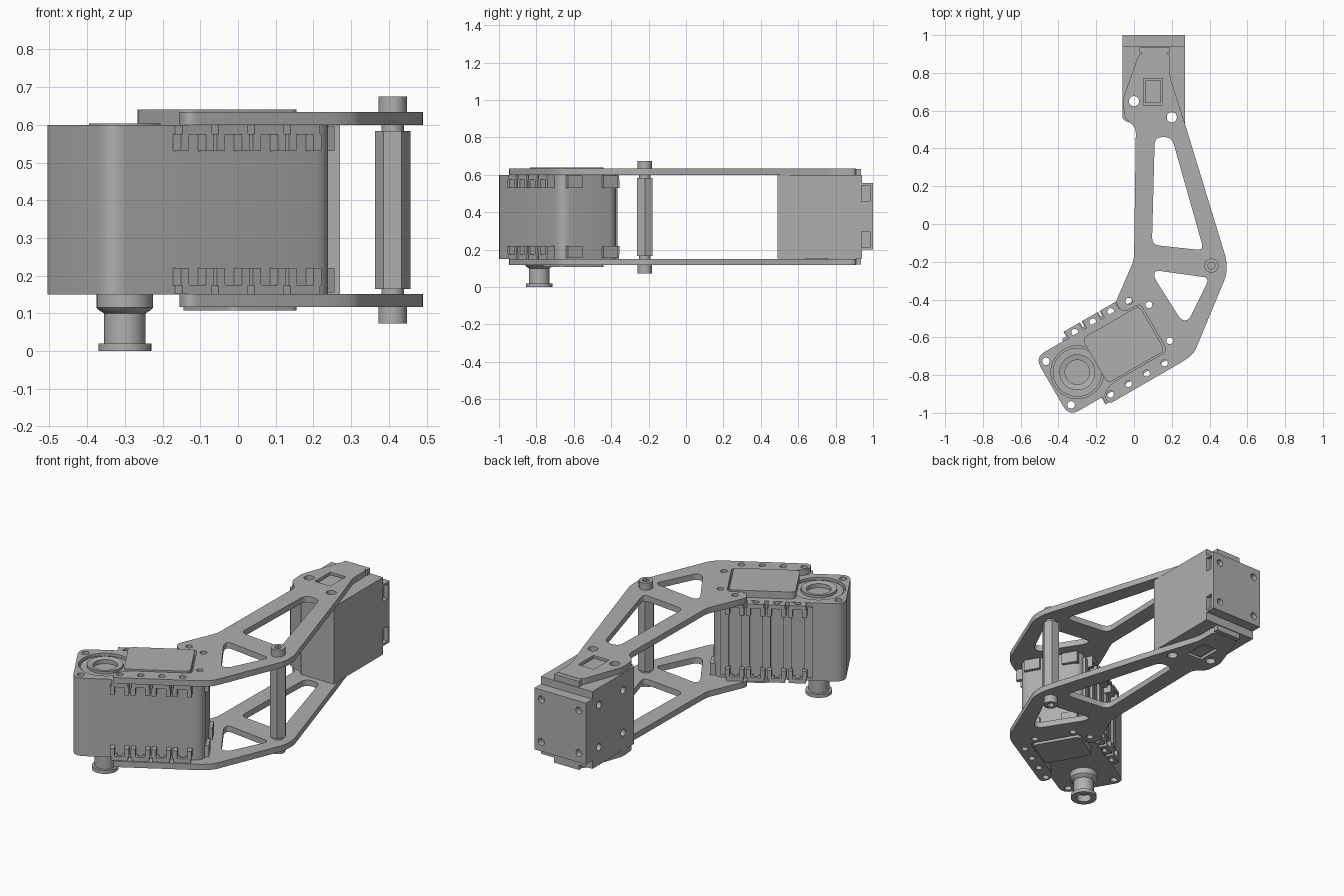
import bpy, bmesh, math
from mathutils import Vector, Matrix

if "Cube" in bpy.data.objects:
    bpy.data.objects.remove(bpy.data.objects["Cube"], do_unlink=True)

grey = bpy.data.materials.new("satin grey")
grey.use_nodes = True
colour = (0.43, 0.43, 0.43, 1)
grey.diffuse_color = colour
grey.node_tree.nodes["Principled BSDF"].inputs["Base Color"].default_value = colour

HORN = Vector((-0.3, -0.785))          # motor axis
TURN = Matrix.Rotation(math.radians(30), 2)


def uv(u, v):
    """Motor coordinates (along, across) to world x, y."""
    return tuple(HORN + TURN @ Vector((u, v)))


def circle(x, y, r, n=24, start=0.0):
    return [(x + r * math.cos(start + math.tau * i / n),
             y + r * math.sin(start + math.tau * i / n)) for i in range(n)]


def rect(a, b, c, d):
    return [(a, c), (b, c), (b, d), (a, d)]


def rounded(pts, r):
    """Replace every corner with a short curve."""
    out = []
    for i, p in enumerate(pts):
        p = Vector(p)
        a, b = Vector(pts[i - 1]) - p, Vector(pts[(i + 1) % len(pts)]) - p
        p0 = p + a.normalized() * min(r, a.length * 0.45)
        p1 = p + b.normalized() * min(r, b.length * 0.45)
        for k in range(6):
            t = k / 5
            out.append(tuple(p0 * (1 - t) ** 2 + p * 2 * t * (1 - t) + p1 * t * t))
    return out


def motor_shape(pts):
    return [uv(*p) for p in pts]


def finish(name, mesh):
    mesh.materials.clear()
    mesh.materials.append(grey)
    mesh.shade_smooth()
    mesh.set_sharp_from_angle(angle=math.radians(30))
    ob = bpy.data.objects.new(name, mesh)
    bpy.context.collection.objects.link(ob)
    return ob


def evaluated_mesh(ob):
    bpy.context.view_layer.update()
    dg = bpy.context.evaluated_depsgraph_get()
    return bpy.data.meshes.new_from_object(ob.evaluated_get(dg))


def prism(name, outline, z0, z1, holes=()):
    """Extrude an outline with holes between two heights."""
    cu = bpy.data.curves.new(name, 'CURVE')
    cu.dimensions, cu.fill_mode = '2D', 'BOTH'
    cu.extrude = (z1 - z0) / 2
    for loop in [outline, *holes]:
        sp = cu.splines.new('POLY')
        sp.points.add(len(loop) - 1)
        for pt, (x, y) in zip(sp.points, loop):
            pt.co = (x, y, 0, 1)
        sp.use_cyclic_u = True
    tmp = bpy.data.objects.new("tmp", cu)
    bpy.context.collection.objects.link(tmp)
    mesh = evaluated_mesh(tmp)
    bpy.data.objects.remove(tmp)
    bm = bmesh.new()
    bm.from_mesh(mesh)
    bmesh.ops.remove_doubles(bm, verts=bm.verts, dist=0.0001)
    bmesh.ops.recalc_face_normals(bm, faces=bm.faces)
    bmesh.ops.translate(bm, verts=bm.verts, vec=(0, 0, (z0 + z1) / 2))
    bm.to_mesh(mesh)
    bm.free()
    return finish(name, mesh)


def lathe(name, profile, x, y, n=40):
    """Spin a radius/height profile around a vertical axis."""
    bm = bmesh.new()
    vs = [bm.verts.new((r, 0, z)) for r, z in profile]
    es = [bm.edges.new(e) for e in zip(vs, vs[1:])]
    bmesh.ops.spin(bm, geom=vs + es, axis=(0, 0, 1), cent=(0, 0, 0),
                   angle=math.tau, steps=n, use_duplicate=False)
    bmesh.ops.remove_doubles(bm, verts=bm.verts, dist=0.0001)
    bmesh.ops.recalc_face_normals(bm, faces=bm.faces)
    bmesh.ops.translate(bm, verts=bm.verts, vec=(x, y, 0))
    mesh = bpy.data.meshes.new(name)
    bm.to_mesh(mesh)
    bm.free()
    return finish(name, mesh)


# Side plates: truss arm with a fork around the motor
outline = [(0.03, 0.91), (-0.06, 0.66), (-0.05, 0.56), (0.01, 0.51), (0, -0.19),
           (-0.1, -0.42), uv(0.37, 0.15), uv(0.47, 0.15), uv(0.47, -0.14),
           uv(0.13, -0.14), uv(0.06, -0.17), uv(0.06, -0.23), uv(0.53, -0.23),
           (0.32, -0.68), (0.49, -0.27), (0.49, -0.19), (0.27, 0.53), (0.19, 0.78),
           (0.19, 0.91)]
long_window = [(0.11, 0.46), (0.2, 0.46), (0.37, -0.14), (0.095, -0.11)]
short_window = [(0.11, -0.245), (0.4, -0.285), (0.29, -0.51), (0.25, -0.51), (0.105, -0.28)]
tab_us = [0.094 + 0.11 * i for i in range(4)]
end_holes = [(0.507, -0.1), (0.507, 0.12)]
screws = [uv(u, -0.188) for u in tab_us] + [uv(0.425, 0.19)] + [uv(*p) for p in end_holes]
plate_holes = [rounded(long_window, 0.04), rounded(short_window, 0.035),
               rect(0.05, 0.15, 0.63, 0.77), circle(0, 0.65, 0.027),
               circle(0.2, 0.565, 0.027), circle(0.41, -0.22, 0.02)]
plate_holes += [circle(x, y, 0.018, 16) for x, y in screws]
for name, z0 in (("lower_plate", 0.117), ("upper_plate", 0.6)):
    prism(name, rounded(outline, 0.03), z0, z0 + 0.034, plate_holes)

# Standoff pillar with bolt heads
hexagon = circle(0.41, -0.22, 0.047, 6)
prism("standoff", hexagon, 0.165, 0.583)
for name, z0, z1 in (("lower_bolt", 0.073, 0.117), ("upper_bolt", 0.634, 0.675)):
    prism(name, circle(0.41, -0.22, 0.038, 32), z0, z1, [circle(0.41, -0.22, 0.02, 6)])
prism("bolt_shank", circle(0.41, -0.22, 0.03), 0.1, 0.65)

# Motor body, with the top layer opened around the horn
body = rounded(rect(-0.155, 0.54, -0.18, 0.18), 0.06)
corner_holes = [circle(-0.115, s * 0.133, 0.02, 16) for s in (-1, 1)]
corner_holes += [circle(u, v, 0.018, 16) for u, v in end_holes]
body_holes = [motor_shape(h) for h in corner_holes]
prism("motor_body", motor_shape(body), 0.15, 0.57, body_holes)
prism("motor_top", motor_shape(body), 0.57, 0.6,
      body_holes + [motor_shape(circle(0, 0, 0.14, 40))])
prism("upper_cover", motor_shape(rounded(rect(0.11, 0.46, -0.132, 0.142), 0.03)), 0.6, 0.64)
prism("lower_cover", motor_shape(rounded(rect(0.25, 0.46, -0.132, 0.142), 0.03)), 0.108, 0.15)

# Output horn on top, drive shaft below
lathe("upper_horn", [(0, 0.575), (0.065, 0.575), (0.065, 0.598), (0.095, 0.604),
                     (0.095, 0.59), (0.13, 0.59), (0.13, 0.57)], *HORN)
lathe("lower_shaft", [(0, 0.04), (0.04, 0.04), (0.04, 0), (0.07, 0), (0.07, 0.02),
                      (0.055, 0.02), (0.055, 0.1), (0.068, 0.108), (0.075, 0.115),
                      (0.075, 0.15)], *HORN)

# Mounting tabs along both sides of the motor, top and bottom
for side in (-1, 1):
    for i, u in enumerate(tab_us):
        for low in (False, True):
            span = lambda a, b: (0.75 - b, 0.75 - a) if low else (a, b)
            label = f"{'lower' if low else 'upper'}_tab_{'front' if side < 0 else 'back'}_{i + 1}"
            v0, v1 = sorted((side * 0.165, side * 0.222))
            prism(label, motor_shape(rect(u - 0.045, u + 0.045, v0, v1)), *span(0.575, 0.599),
                  [motor_shape(circle(u, side * 0.19, 0.018, 16))])
            for k in (-1, 1):
                c = u + k * 0.038
                prism(label + "_wall", motor_shape(rect(c - 0.012, c + 0.012, v0, v1)),
                      *span(0.53, 0.576))

# Cooling ribs on the back of the motor
for i in range(5):
    u = 0.039 + 0.11 * i
    prism(f"rib_{i + 1}", motor_shape(rect(u - 0.022, u + 0.022, 0.17, 0.193)), 0.17, 0.58)

# Clips on the inner end of the motor
for v in (-0.1, 0.12):
    for z0 in (0.155, 0.53):
        prism("end_clip", motor_shape(rect(0.53, 0.558, v - 0.045, v + 0.045)), z0, z0 + 0.065)

# Far end block with its end cap, keyed into the plates
block = [(-0.06, 0.94), (-0.06, 0.56), (-0.045, 0.545), (0.03, 0.52), (0.06, 0.49),
         (0.27, 0.49), (0.27, 0.94)]
end_block = prism("end_block", block, 0.152, 0.598)
end_cap = prism("end_cap", rect(-0.06, 0.27, 0.935, 1.0), 0.2, 0.555)
prism("end_key", rect(0.03, 0.19, 0.908, 0.935), 0.12, 0.632)
prism("window_boss", rect(0.06, 0.14, 0.64, 0.76), 0.125, 0.625)

# Screw holes and side slots cut from the block and cap
bm = bmesh.new()


def bore(x, y, z, r, depth, rot=Matrix()):
    bmesh.ops.create_cone(bm, cap_ends=True, segments=20, radius1=r, radius2=r, depth=depth,
                          matrix=Matrix.Translation((x, y, z)) @ rot)


for x, y in ((0, 0.65), (0.2, 0.565)):
    bore(x, y, 0.375, 0.027, 1)
for z in (0.255, 0.5):
    for x in (-0.015, 0.225):
        bore(x, 1, z, 0.02, 0.06, Matrix.Rotation(math.pi / 2, 4, 'X'))
    for y in (0.66, 0.88):
        bore(-0.06, y, z, 0.02, 0.06, Matrix.Rotation(math.pi / 2, 4, 'Y'))
    slot = Matrix.Translation((0.27, 0.96, z)) @ Matrix.Diagonal((0.05, 0.045, 0.085, 1))
    bmesh.ops.create_cube(bm, size=1, matrix=slot)
cut_mesh = bpy.data.meshes.new("cutter")
bm.to_mesh(cut_mesh)
bm.free()
cutter = bpy.data.objects.new("cutter", cut_mesh)
bpy.context.collection.objects.link(cutter)
cutter.hide_render = True
for ob in (end_block, end_cap):
    mod = ob.modifiers.new("holes", 'BOOLEAN')
    mod.operation, mod.object, mod.solver = 'DIFFERENCE', cutter, 'EXACT'
    mesh = evaluated_mesh(ob)
    ob.modifiers.clear()
    ob.data = mesh
    mesh.set_sharp_from_angle(angle=math.radians(30))
bpy.data.objects.remove(cutter)
